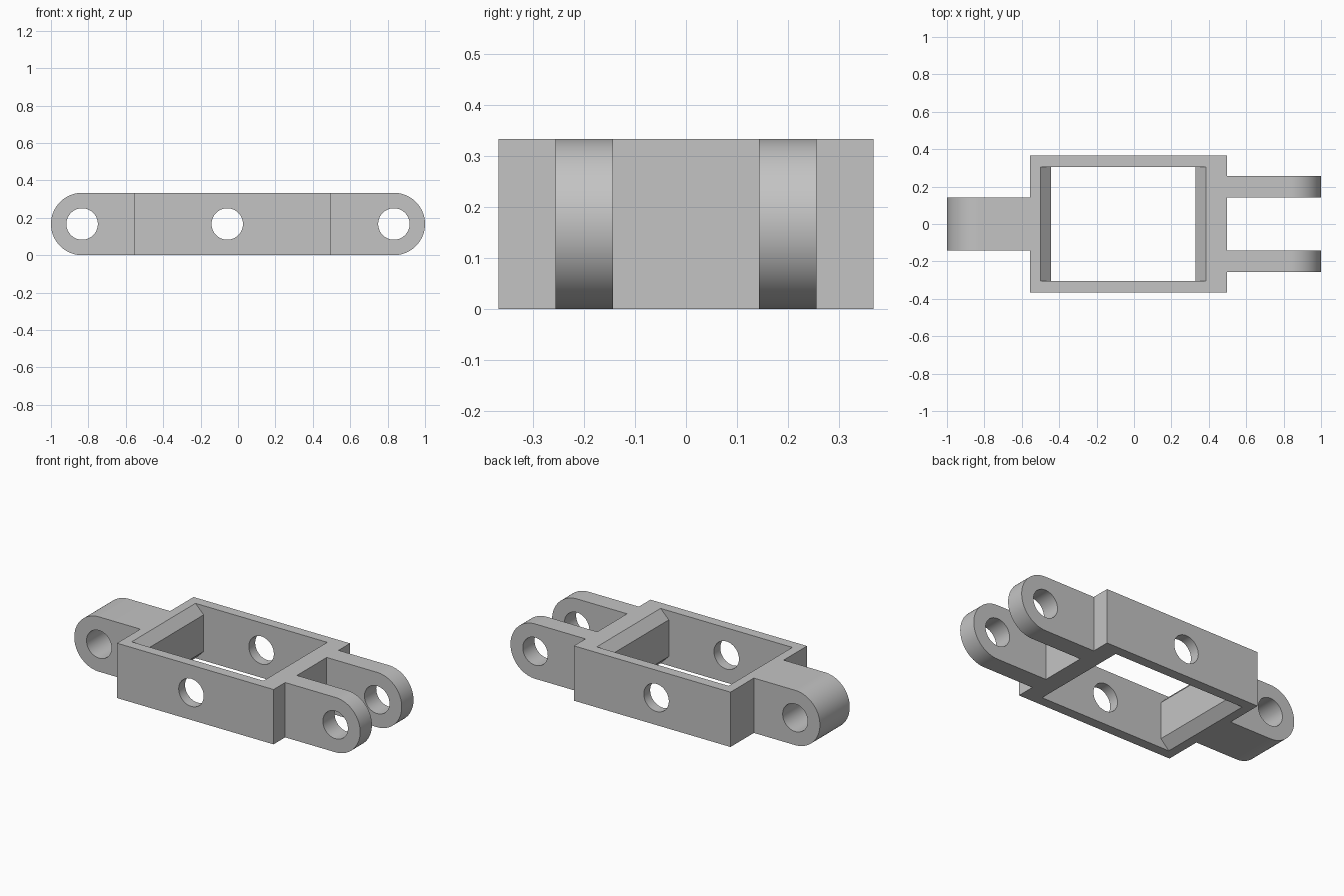
import bpy
import bmesh
from math import sin, cos, pi, radians

cube = bpy.data.objects.get("Cube")
if cube:
    bpy.data.objects.remove(cube, do_unlink=True)

HEIGHT = 0.333
MID = HEIGHT / 2          # height of every pin axis, and lug end radius
HOLE_R = 0.084
FRAME_X = (-0.556, 0.496)
FRAME_Y = 0.367
OPEN_X = (-0.50, 0.385)   # opening at the top and bottom rims
OPEN_Y = 0.306
BEVEL = 0.055
PIN_X = 1 - MID

grey = bpy.data.materials.new("plain grey")
grey.use_nodes = True
colour = (0.55, 0.55, 0.55, 1)
grey.diffuse_color = colour
grey.node_tree.nodes["Principled BSDF"].inputs["Base Color"].default_value = colour


def prism(name, outline, y0, y1):
    """Extrude an (x, z) outline along y."""
    bm = bmesh.new()
    face = bm.faces.new([bm.verts.new((x, y0, z)) for x, z in outline])
    moved = bmesh.ops.extrude_face_region(bm, geom=[face])["geom"]
    verts = [g for g in moved if isinstance(g, bmesh.types.BMVert)]
    bmesh.ops.translate(bm, verts=verts, vec=(0, y1 - y0, 0))
    bmesh.ops.recalc_face_normals(bm, faces=bm.faces)
    mesh = bpy.data.meshes.new(name)
    bm.to_mesh(mesh)
    bm.free()
    mesh.materials.append(grey)
    obj = bpy.data.objects.new(name, mesh)
    bpy.context.collection.objects.link(obj)
    return obj


def arc(cx, radius, start, end, steps):
    return [(cx + radius * cos(start + (end - start) * i / steps),
             MID + radius * sin(start + (end - start) * i / steps))
            for i in range(steps + 1)]


def cut(obj, cutter):
    """Subtract the cutter and discard it."""
    cutter.hide_render = True
    mod = obj.modifiers.new("cut", 'BOOLEAN')
    mod.operation = 'DIFFERENCE'
    mod.solver = 'EXACT'
    mod.object = cutter
    bpy.context.view_layer.objects.active = obj
    bpy.ops.object.modifier_apply(modifier=mod.name)
    bpy.data.objects.remove(cutter, do_unlink=True)


def cut_pin_hole(obj, x):
    cut(obj, prism("pin_cutter", arc(x, HOLE_R, 0, 2 * pi, 64)[:-1], -0.6, 0.6))


def smooth(obj):
    bpy.ops.object.select_all(action='DESELECT')
    obj.select_set(True)
    bpy.context.view_layer.objects.active = obj
    bpy.ops.object.shade_smooth_by_angle(angle=radians(30))


def lug(name, side, y0, y1):
    """Round-ended tab with a pin hole, growing out of one end of the frame."""
    root = FRAME_X[0] if side < 0 else FRAME_X[1]
    end = [(side * x, z) for x, z in arc(PIN_X, MID, -pi / 2, pi / 2, 40)]
    obj = prism(name, [(root, 0)] + end + [(root, HEIGHT)], y0, y1)
    cut_pin_hole(obj, side * PIN_X)
    # Leave the root open where it joins the frame
    bm = bmesh.new()
    bm.from_mesh(obj.data)
    hidden = [f for f in bm.faces if all(abs(v.co.x - root) < 1e-4 for v in f.verts)]
    bmesh.ops.delete(bm, geom=hidden, context='FACES')
    bm.to_mesh(obj.data)
    bm.free()
    smooth(obj)


# Rectangular frame with bevelled rims on the two end walls
left, right = FRAME_X
frame = prism("frame", [(left, 0), (right, 0), (right, HEIGHT), (left, HEIGHT)],
              -FRAME_Y, FRAME_Y)
a, b = OPEN_X
over = 0.1
opening = [(a, -over), (b, -over), (b, 0), (b - BEVEL, BEVEL),
           (b - BEVEL, HEIGHT - BEVEL), (b, HEIGHT), (b, HEIGHT + over),
           (a, HEIGHT + over), (a, HEIGHT), (a + BEVEL, HEIGHT - BEVEL),
           (a + BEVEL, BEVEL), (a, 0)]
cut(frame, prism("opening_cutter", opening, -OPEN_Y, OPEN_Y))
cut_pin_hole(frame, (a + b) / 2)
smooth(frame)

# Single wide tab at one end, forked pair at the other
lug("single_lug", -1, -0.143, 0.143)
lug("front_fork_lug", 1, -0.256, -0.143)
lug("back_fork_lug", 1, 0.143, 0.256)
